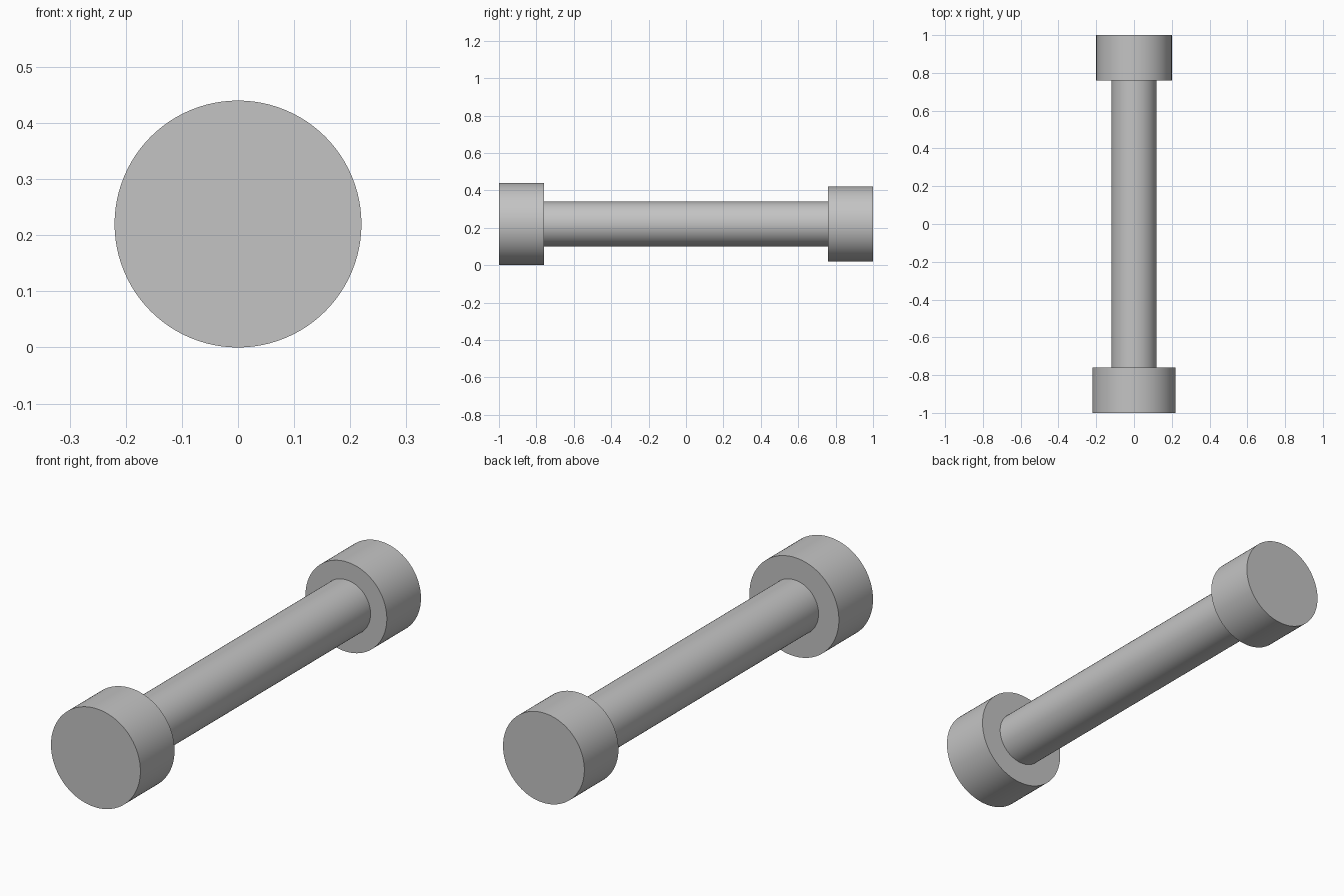
import bpy
import math

cube = bpy.data.objects.get("Cube")
if cube:
    bpy.data.objects.remove(cube, do_unlink=True)

grey = bpy.data.materials.new("plain grey")
grey.use_nodes = True
colour = (0.55, 0.55, 0.55, 1)
grey.diffuse_color = colour
grey.node_tree.nodes["Principled BSDF"].inputs["Base Color"].default_value = colour

AXIS_Z = 0.22


def rod(name, radius, y_start, y_end):
    """Smooth cylinder lying along y between two positions."""
    bpy.ops.mesh.primitive_cylinder_add(
        vertices=96, radius=radius, depth=y_end - y_start,
        location=(0, (y_start + y_end) / 2, AXIS_Z),
        rotation=(math.pi / 2, 0, 0))
    obj = bpy.context.object
    obj.name = name
    obj.data.materials.append(grey)
    bpy.ops.object.shade_smooth_by_angle(angle=math.radians(30))


# Wide front head, thin shaft, slightly smaller back nut
rod("front_head", 0.22, -1, -0.76)
rod("shaft", 0.12, -0.76, 0.76)
rod("back_nut", 0.2, 0.76, 1)
